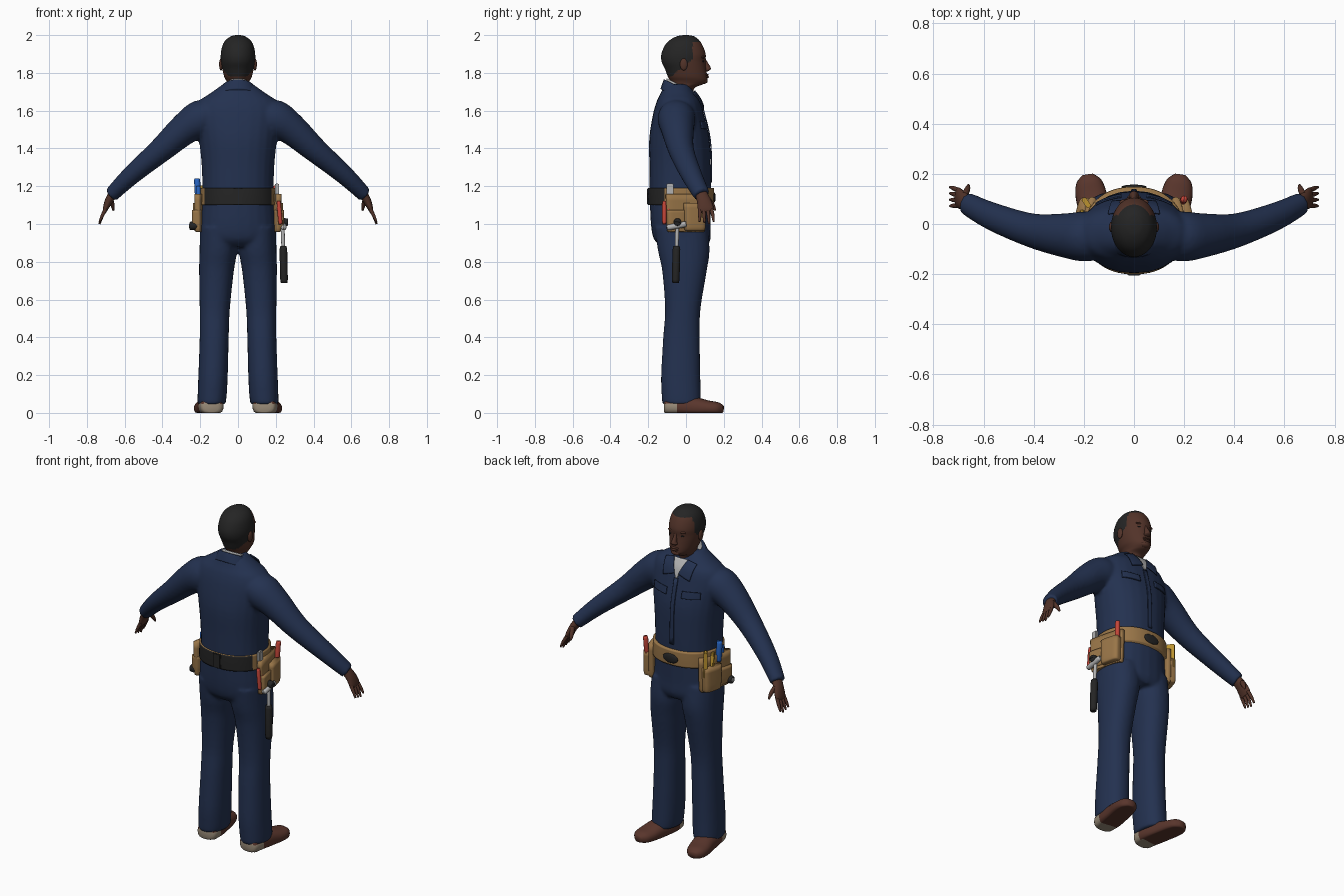
import bpy, bmesh, math
from mathutils import Vector

cube = bpy.data.objects.get("Cube")
if cube:
    bpy.data.objects.remove(cube)


def material(name, *rgb):
    m = bpy.data.materials.new(name)
    m.use_nodes = True
    m.diffuse_color = (*rgb, 1)
    bsdf = next(n for n in m.node_tree.nodes if n.type == 'BSDF_PRINCIPLED')
    bsdf.inputs["Base Color"].default_value = (*rgb, 1)
    bsdf.inputs["Roughness"].default_value = 0.8
    return m


NAVY = material("navy cloth", .017, .031, .08)
SKIN = material("brown skin", .085, .033, .022)
BLACK = material("black", .018, .018, .018)
SHOE = material("shoe leather", .1, .036, .025)
BEIGE = material("beige heel", .32, .26, .19)
TAN = material("tan leather", .32, .18, .065)
RED = material("red plastic", .55, .06, .04)
BLUE = material("blue plastic", .02, .13, .55)
YELLOW = material("yellow plastic", .5, .29, .03)
GREY = material("light grey", .45, .45, .45)


def finish(name, bm, mats, rule=None, smooth=True):
    """Turn a bmesh into an object; rule(face centre) picks the material slot."""
    bmesh.ops.recalc_face_normals(bm, faces=bm.faces)
    for f in bm.faces:
        f.smooth = smooth
        if rule:
            f.material_index = int(rule(f.calc_center_median()))
    me = bpy.data.meshes.new(name.replace("_", " "))
    bm.to_mesh(me)
    bm.free()
    for m in mats:
        me.materials.append(m)
    ob = bpy.data.objects.new(name, me)
    bpy.context.collection.objects.link(ob)
    return ob


def spline(rings, steps):
    """Catmull-Rom interpolation through the given tuples."""
    out = []
    for i in range(len(rings) - 1):
        a, b, c, d = (rings[max(0, min(len(rings) - 1, i + k))] for k in (-1, 0, 1, 2))
        for s in range(steps):
            t = s / steps
            out.append([q + t / 2 * (r - p + t * (2 * p - 5 * q + 4 * r - w + t * (3 * (q - r) + w - p)))
                        for p, q, r, w in zip(a, b, c, d)])
    return out + [list(rings[-1])]


def loft(name, chains, mats, flat=False, mirror=False, ref=(0, 1, 0), e=2, n=24,
         steps=4, rule=None, floor=None, shear=0):
    """Skin rings (x, y, z, side radius, ref radius) into closed tubes."""
    bm = bmesh.new()
    if mirror:
        chains = chains + [[(-r[0], *r[1:]) for r in c] for c in chains]
    for chain in chains:
        pts = spline(chain, steps)
        loops = []
        for i, (x, y, z, ru, rv) in enumerate(pts):
            ahead, behind = pts[min(i + 1, len(pts) - 1)], pts[max(i - 1, 0)]
            t = Vector((0, 0, 1)) if flat else (Vector(ahead[:3]) - Vector(behind[:3])).normalized()
            u = t.cross(Vector(ref)).normalized()
            v = u.cross(t)
            ring = []
            for k in range(n):
                a = math.tau * k / n
                cu, cv = (math.copysign(abs(f(a)) ** (2 / e), f(a)) for f in (math.cos, math.sin))
                p = Vector((x, y, z)) + u * ru * cu + v * rv * cv
                p.z -= shear * (p.y - y)
                if floor is not None:
                    p.z = max(p.z, floor)
                ring.append(bm.verts.new(p))
            loops.append(ring)
        for a, b in zip(loops, loops[1:]):
            for k in range(n):
                bm.faces.new((a[k], a[k - 1], b[k - 1], b[k]))
        bm.faces.new(loops[0])
        bm.faces.new(loops[-1])
    return finish(name, bm, mats, rule)


def ball(name, centre, size, mat):
    bm = bmesh.new()
    bmesh.ops.create_uvsphere(bm, u_segments=20, v_segments=12, radius=1)
    bmesh.ops.scale(bm, vec=size, verts=bm.verts)
    bmesh.ops.translate(bm, vec=centre, verts=bm.verts)
    return finish(name, bm, [mat])


def box(name, centre, size, mat, tilt=0, turn=0):
    bm = bmesh.new()
    bmesh.ops.create_cube(bm, size=1)
    bmesh.ops.scale(bm, vec=size, verts=bm.verts)
    bmesh.ops.bevel(bm, geom=bm.edges[:], offset=min(size) * .2, segments=2, affect='EDGES')
    ob = finish(name, bm, [mat], smooth=False)
    ob.location, ob.rotation_euler = centre, (tilt, 0, turn)
    return ob


def rod(name, a, b, r, mat):
    return loft(name, [[(*a, r * .7, r * .7), (*Vector(a).lerp(Vector(b), .08), r, r),
                        (*Vector(a).lerp(Vector(b), .92), r, r), (*b, r * .7, r * .7)]], [mat], n=12, steps=2)


# Coverall: torso, arms and legs fused into one cloth surface
torso = [(0, -.05, 1.74, .08, .065), (0, -.043, 1.69, .15, .092), (0, -.04, 1.65, .205, .115),
         (0, -.04, 1.58, .225, .135), (0, -.035, 1.45, .207, .16), (0, -.031, 1.3, .192, .163),
         (0, -.03, 1.15, .19, .162), (0, -.028, 1, .202, .158), (0, -.02, .92, .2, .15), (0, -.01, .88, .16, .12)]
leg = [(.1, -.025, .98, .1, .14), (.104, -.012, .86, .1, .137), (.114, -.008, .75, .092, .118),
       (.123, -.017, .55, .08, .094), (.126, -.024, .4, .077, .097), (.132, -.028, .2, .078, .104),
       (.137, -.025, .09, .077, .104), (.14, -.023, .045, .074, .102)]
arm = [(.1, -.05, 1.6, .06, .08), (.19, -.05, 1.56, .1, .1), (.28, -.045, 1.505, .085, .088),
       (.41, -.025, 1.39, .066, .068), (.565, .03, 1.258, .051, .056), (.67, .083, 1.155, .04, .045)]
coverall = loft("coverall", [torso], [NAVY], flat=True, e=2.2)
legs = loft("trouser_legs", [leg], [NAVY], flat=True, mirror=True, e=2.2)
sleeves = loft("sleeves", [arm], [NAVY], mirror=True)
with bpy.context.temp_override(active_object=coverall, object=coverall,
                               selected_editable_objects=[coverall, legs, sleeves]):
    bpy.ops.object.join()
fuse = coverall.modifiers.new("fuse", 'REMESH')
fuse.mode, fuse.voxel_size, fuse.use_smooth_shade = 'VOXEL', .01, True
soften = coverall.modifiers.new("soften", 'SMOOTH')
soften.factor, soften.iterations = .5, 5


def patch(name, corners, mat, lift, n=10):
    """Thin cloth panel given by four (x, z) corners, laid on the chest."""
    bm = bmesh.new()
    a, b, c, d = (Vector((x, .3, z)) for x, z in corners)
    grid = [[bm.verts.new(a.lerp(b, i / n).lerp(d.lerp(c, i / n), j / n)) for i in range(n + 1)]
            for j in range(n + 1)]
    for j in range(n):
        for i in range(n):
            bm.faces.new((grid[j][i], grid[j + 1][i], grid[j + 1][i + 1], grid[j][i + 1]))
    ob = finish(name, bm, [mat])
    wrap = ob.modifiers.new("lay on cloth", 'SHRINKWRAP')
    wrap.target, wrap.wrap_method, wrap.use_project_y = coverall, 'PROJECT', True
    wrap.use_positive_direction, wrap.use_negative_direction = False, True
    wrap.wrap_mode, wrap.offset = 'ABOVE_SURFACE', lift
    thick = ob.modifiers.new("thickness", 'SOLIDIFY')
    thick.thickness, thick.offset = .006, 0


# Shirt opening, lapels, placket and chest pockets
patch("undershirt", [(-.045, 1.7), (.045, 1.7), (.004, 1.6), (-.004, 1.6)], GREY, .004)
patch("placket", [(-.012, 1.6), (.012, 1.6), (.012, 1.22), (-.012, 1.22)], NAVY, .004)
for s, side in ((1, "left"), (-1, "right")):
    patch(side + "_lapel", [(s * .045, 1.7), (s * .1, 1.685), (s * .085, 1.6), (s * .012, 1.625)], NAVY, .009)
    patch(side + "_pocket_flap", [(s * .05, 1.54), (s * .15, 1.545), (s * .15, 1.505), (s * .05, 1.5)], NAVY, .006)
loft("undershirt_collar", [[(0, -.03, 1.69, .075, .075), (0, -.03, 1.735, .068, .073)]], [GREY],
     flat=True, shear=.5)
loft("collar", [[(0, -.035, 1.665, .12, .1), (0, -.035, 1.7, .1, .09), (0, -.035, 1.725, .085, .082)]], [NAVY],
     flat=True, shear=.5)

# Head and neck, with hair coloured by the hairline
loft("head", [[(0, 0, 2, .012, .012), (0, -.003, 1.994, .036, .044), (0, -.008, 1.975, .064, .076),
               (0, -.012, 1.945, .082, .1), (0, -.013, 1.9, .091, .117), (0, -.013, 1.86, .09, .116),
               (0, -.002, 1.82, .083, .109), (0, .008, 1.78, .073, .104), (0, .014, 1.758, .062, .097),
               (0, .005, 1.74, .055, .085), (0, -.022, 1.72, .056, .067), (0, -.025, 1.68, .06, .065),
               (0, -.03, 1.62, .065, .065)]], [SKIN, BLACK], flat=True, n=72, steps=7,
     rule=lambda p: p.z > (1.78 + .8 * max(0, p.y + .08) if p.y < .035 else 1.962))
loft("nose", [[(0, .09, 1.885, .008, .01), (0, .1, 1.86, .009, .012), (0, .112, 1.83, .014, .018),
               (0, .112, 1.817, .02, .017), (0, .105, 1.808, .012, .01)]], [SKIN], flat=True)
ball("upper_lip", (0, .106, 1.79), (.026, .014, .006), SKIN)
ball("lower_lip", (0, .108, 1.779), (.023, .014, .007), SKIN)
ball("chin", (0, .095, 1.758), (.03, .02, .016), SKIN)
for s, side in ((1, "left"), (-1, "right")):
    ball(side + "_ear", (s * .09, -.012, 1.845), (.01, .02, .032), SKIN)
    ball(side + "_eye", (s * .034, .089, 1.862), (.014, .007, .005), BLACK)
    ball(side + "_brow_ridge", (s * .034, .087, 1.883), (.024, .012, .007), SKIN)

# Hands
palm = [(.645, .07, 1.185, .025, .03), (.68, .092, 1.13, .022, .036),
        (.7, .104, 1.085, .015, .042), (.706, .108, 1.065, .01, .036)]
thumb = [(.675, .115, 1.135, .013, .014), (.664, .14, 1.1, .011, .012), (.66, .155, 1.072, .005, .005)]
fingers = [[(.7, .074 + .02 * i, 1.08, .01, .01), (.718, .073 + .023 * i, 1.045, .009, .009),
            (.733, .072 + .025 * i, 1.012 - .006 * (i % 3), .005, .005)] for i in range(4)]
loft("hands", [palm, thumb] + fingers, [SKIN], mirror=True, n=16)

# Shoes
loft("shoes", [[(.138, -.115, .035, .035, .03), (.139, -.1, .035, .058, .045), (.143, -.04, .035, .066, .052),
                (.158, .05, .03, .062, .052), (.172, .12, .025, .062, .04), (.18, .17, .022, .05, .034),
                (.184, .197, .02, .022, .018)]], [SHOE, BEIGE], mirror=True, ref=(0, 0, 1), e=2.3, floor=0,
     rule=lambda p: p.y < -.045 and p.z < .05)

# Tool belt
loft("tool_belt", [[(0, -.026, 1.1, .2, .174), (0, -.026, 1.145, .199, .175), (0, -.026, 1.19, .198, .174)]],
     [TAN, BLACK], flat=True, n=64, e=2.2, rule=lambda p: p.y < -.115)
box("back_buckle", (0, -.2, 1.145), (.05, .012, .085), BLACK)
ball("front_buckle_patch", (0, .148, 1.14), (.05, .009, .028), BLACK)


def pouch(name, s, parts):
    """Stack of rounded leather pockets hung on the hip on side s."""
    for label, x, y, low, high, thick, half in parts:
        ob = loft(name + label, [[(0, 0, low, thick * .7, half * .82), (0, 0, low + .02, thick, half * .95),
                                  (0, 0, high, thick, half)]], [TAN], flat=True, e=4, n=32)
        ob.location, ob.rotation_euler = (s * x, y, 0), (0, 0, s * .25)


pockets = [("_backing", .19, 0, .96, 1.16, .02, .11), ("_front_pocket", .198, .045, .965, 1.11, .033, .06),
           ("_rear_pocket", .21, -.05, .975, 1.075, .026, .055)]
pouch("left_pouch", 1, pockets)
pouch("right_pouch", -1, pockets)

# Tools on the hammer side
rod("hammer_grip", (.244, -.055, .69), (.24, -.05, .88), .02, BLACK)
rod("hammer_shaft", (.24, -.05, .87), (.235, -.045, 1.01), .01, GREY)
rod("hammer_head", (.242, -.1, .98), (.242, .0, 1), .015, GREY)
rod("hammer_loop", (.225, -.045, 1.01), (.265, -.045, 1.01), .02, BLACK)
for y in (-.115, -.09):
    rod("pliers_handle", (.225, y, 1), (.215, y, 1.12), .011, RED)
box("pliers_jaws", (.206, -.085, 1.165), (.02, .035, .1), GREY)
rod("red_screwdriver", (.195, .09, 1.08), (.2, .1, 1.2), .014, RED)

# Tools on the ruler side
box("folding_rule", (-.19, .085, 1.13), (.02, .045, .15), YELLOW, turn=.6)
box("second_rule", (-.205, .04, 1.12), (.018, .03, .13), YELLOW, tilt=.15, turn=.3)
rod("blue_screwdriver", (-.21, -.01, 1.12), (-.217, -.01, 1.24), .016, BLUE)
rod("blue_marker", (-.208, -.045, 1.1), (-.21, -.045, 1.2), .011, BLUE)
rod("tape_case", (-.215, -.08, .99), (-.255, -.08, .99), .022, BLACK)
rod("tape_hub", (-.25, -.08, .99), (-.26, -.08, .99), .011, GREY)
